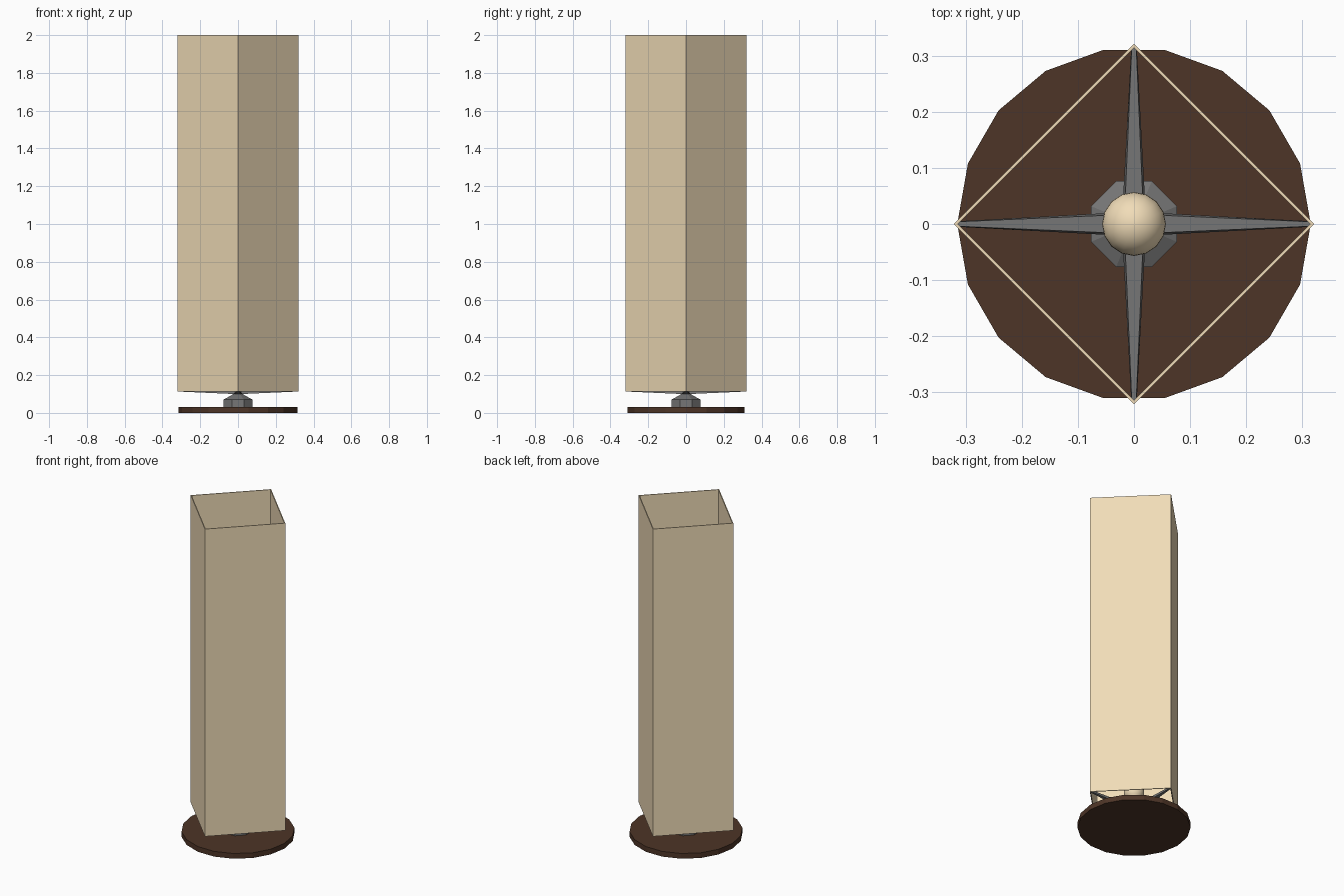
import bpy, bmesh
from math import cos, sin, pi

if "Cube" in bpy.data.objects:
    bpy.data.objects.remove(bpy.data.objects["Cube"])


def material(name, rgb):
    m = bpy.data.materials.new(name)
    m.diffuse_color = (*rgb, 1)
    m.use_nodes = True
    m.node_tree.nodes["Principled BSDF"].inputs["Base Color"].default_value = m.diffuse_color
    return m


def finish(name, bm, mat=None, smooth=False):
    bmesh.ops.remove_doubles(bm, verts=bm.verts, dist=1e-5)
    bmesh.ops.recalc_face_normals(bm, faces=bm.faces)
    me = bpy.data.meshes.new(name)
    bm.to_mesh(me)
    bm.free()
    ob = bpy.data.objects.new(name, me)
    bpy.context.collection.objects.link(ob)
    if mat:
        me.materials.append(mat)
    for p in me.polygons:
        p.use_smooth = smooth
    return ob


def bridge(bm, rings):
    for a, b in zip(rings, rings[1:]):
        n = len(a)
        for i in range(n):
            bm.faces.new((a[i], a[(i + 1) % n], b[(i + 1) % n], b[i]))


def lathe(name, profile, sides, offset=0.0, mat=None, smooth=False):
    bm = bmesh.new()
    rings = [[bm.verts.new((r * cos(2 * pi * (i + offset) / sides),
                            r * sin(2 * pi * (i + offset) / sides), z))
              for i in range(sides)] for r, z in profile]
    bridge(bm, rings)
    bm.faces.new(rings[0][::-1])
    bm.faces.new(rings[-1])
    return finish(name, bm, mat, smooth)


wood = material("dark_wood", (0.075, 0.035, 0.02))
cream = material("cream", (0.88, 0.72, 0.48))
grey = material("metal", (0.18, 0.18, 0.18))

# Round base
lathe("base", [(0.315, 0), (0.315, 0.032)], 18, mat=wood)

# Octagonal stem holding the bracket
lathe("stem", [(0.083, 0.032), (0.083, 0.07), (0.022, 0.102), (0.022, 0.12)],
      8, 0.5, grey)

# Four tapered bracket arms reaching the shade corners
bm = bmesh.new()
for k in range(4):
    c, s = cos(k * pi / 2), sin(k * pi / 2)
    ends = []
    for d, w, lo, hi in ((0.0, 0.022, 0.099, 0.124), (0.314, 0.005, 0.113, 0.124)):
        pts = ((-w, lo), (w, lo), (w * 0.8, hi), (-w * 0.8, hi))
        ends.append([bm.verts.new((d * c - t * s, d * s + t * c, z)) for t, z in pts])
    bridge(bm, ends)
    bm.faces.new(ends[0])
    bm.faces.new(ends[1][::-1])
me_arms = finish("bracket_arms", bm, grey)

# Bulb with a narrow neck and round top
dome = [(0.057 * cos(a * pi / 16), 0.225 + 0.057 * sin(a * pi / 16)) for a in range(-4, 8)]
lathe("bulb", [(0.03, 0.12), (0.03, 0.16)] + dome + [(0.002, 0.282)],
      16, mat=cream, smooth=True)

# Square open shade with thin walls, corners on the axes
bm = bmesh.new()
loops = [[bm.verts.new((r * cos(i * pi / 2), r * sin(i * pi / 2), z)) for i in range(4)]
         for r, z in ((0.321, 0.113), (0.321, 2.0), (0.314, 2.0), (0.314, 0.113))]
bridge(bm, loops + loops[:1])
finish("shade", bm, cream)
